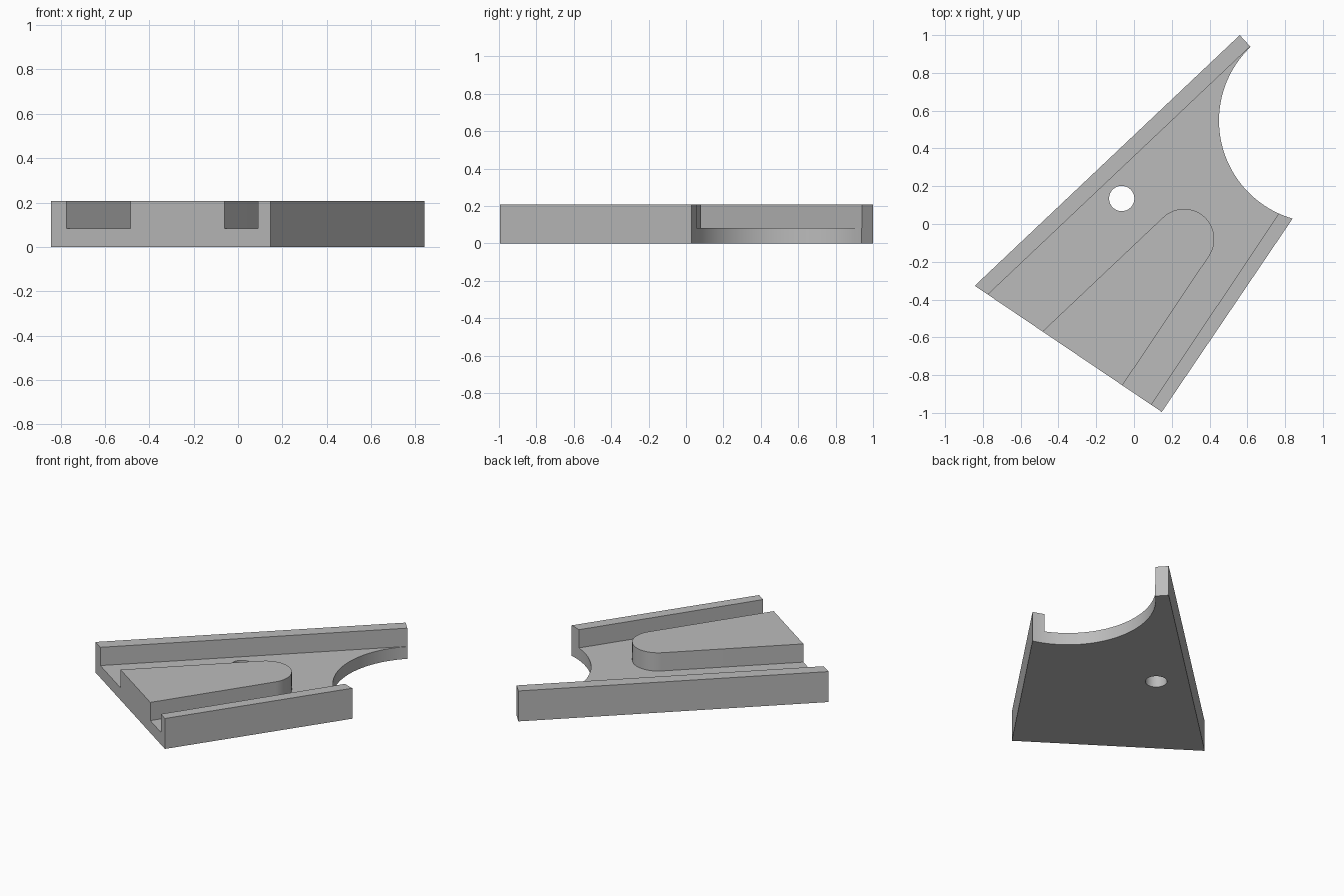
import bpy, bmesh, math
from mathutils import Vector

if "Cube" in bpy.data.objects:
    bpy.data.objects.remove(bpy.data.objects["Cube"])

TOP, FLOOR = 0.207, 0.083

grey = bpy.data.materials.new("plain grey")
grey.diffuse_color = (0.5, 0.5, 0.5, 1)
grey.use_nodes = True
grey.node_tree.nodes["Principled BSDF"].inputs["Base Color"].default_value = grey.diffuse_color


def arc(cx, cy, r, a0, a1, n):
    """Points on a circle from angle a0 to a1 in radians."""
    return [(cx + r * math.cos(a0 + (a1 - a0) * i / n),
             cy + r * math.sin(a0 + (a1 - a0) * i / n)) for i in range(n + 1)]


def prism(name, outline, z0, z1):
    """Extrude a flat outline into a solid."""
    bm = bmesh.new()
    face = bm.faces.new([bm.verts.new((x, y, z0)) for x, y in outline])
    ext = bmesh.ops.extrude_face_region(bm, geom=[face])
    verts = [v for v in ext["geom"] if isinstance(v, bmesh.types.BMVert)]
    bmesh.ops.translate(bm, verts=verts, vec=(0, 0, z1 - z0))
    bmesh.ops.recalc_face_normals(bm, faces=bm.faces)
    mesh = bpy.data.meshes.new(name)
    bm.to_mesh(mesh)
    bm.free()
    mesh.materials.append(grey)
    obj = bpy.data.objects.new(name, mesh)
    bpy.context.collection.objects.link(obj)
    return obj


def cut(target, cutter):
    """Subtract the cutter and remove it."""
    mod = target.modifiers.new("cut", 'BOOLEAN')
    mod.operation, mod.solver, mod.object = 'DIFFERENCE', 'EXACT', cutter
    bpy.context.view_layer.objects.active = target
    bpy.ops.object.modifier_apply(modifier=mod.name)
    bpy.data.objects.remove(cutter)


# Tapered plate with a round bite out of its back edge
bite = (0.99, 0.547)
a_start = math.atan2(0.03 - bite[1], 0.84 - bite[0]) + 2 * math.pi
a_end = math.atan2(0.94 - bite[1], 0.615 - bite[0])
outline = [(-0.843, -0.327), (0.147, -0.995)]
outline += arc(*bite, 0.54, a_start, a_end, 48) + [(0.56, 1.0)]
plate = prism("channelled_plate", outline, 0, TOP)

# Channel that leaves two side rails and a round-ended tongue
left_dir = Vector((1.39, 1.315)).normalized()
right_dir = Vector((0.68, 1.015)).normalized()
left_rail, right_rail = Vector((-0.775, -0.375)), Vector((0.09, -0.955))
tongue = Vector((0.265, -0.08))
a_right = math.atan2(-right_dir.x, right_dir.y)
a_left = math.atan2(left_dir.x, -left_dir.y)
nose = arc(*tongue, 0.16, a_right, a_left, 32)
channel = [left_rail - left_dir * 0.3, left_rail + left_dir * 2.3,
           right_rail + right_dir * 1.6, right_rail - right_dir * 0.3,
           Vector(nose[0]) - right_dir * 1.1]
channel += nose + [Vector(nose[-1]) - left_dir * 1.2]
cut(plate, prism("channel_cutter", channel, FLOOR, TOP + 0.1))

# Through hole in the channel floor
hole = arc(-0.065, 0.135, 0.067, 0, 2 * math.pi, 40)[:-1]
cut(plate, prism("hole_cutter", hole, -0.1, TOP + 0.1))

# Smooth the curved walls, keep the corners sharp
bpy.ops.object.select_all(action='DESELECT')
plate.select_set(True)
bpy.context.view_layer.objects.active = plate
bpy.ops.object.shade_smooth_by_angle(angle=math.radians(30))
